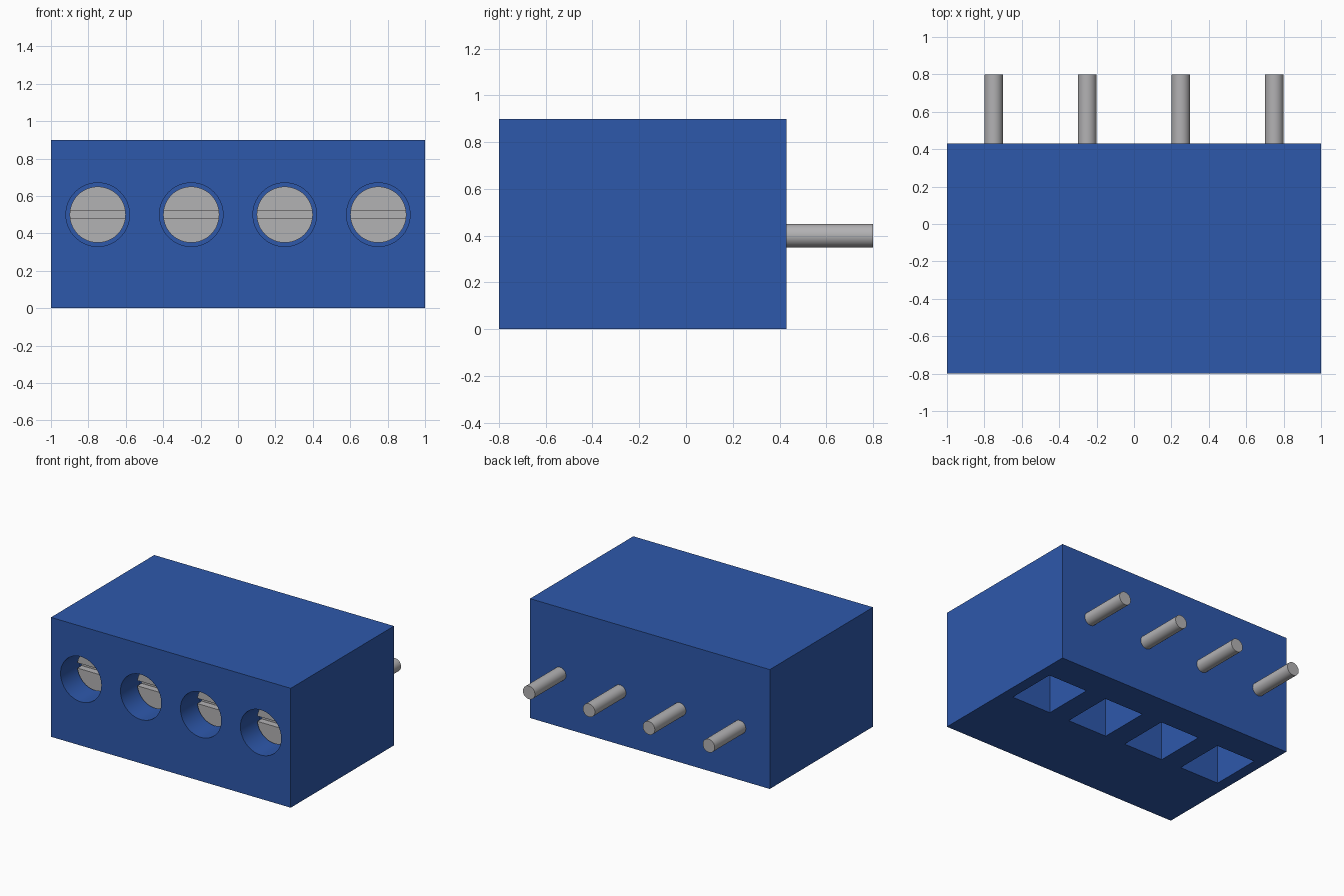
import bpy
from math import pi, radians

cube = bpy.data.objects.get("Cube")
if cube:
    bpy.data.objects.remove(cube, do_unlink=True)


def make_material(name, color):
    m = bpy.data.materials.new(name)
    m.use_nodes = True
    m.diffuse_color = color
    m.node_tree.nodes["Principled BSDF"].inputs["Base Color"].default_value = color
    return m


blue = make_material("blue plastic", (0.027, 0.098, 0.41, 1))
grey = make_material("grey metal", (0.45, 0.445, 0.455, 1))


def box(name, lo, hi, mat):
    bpy.ops.mesh.primitive_cube_add(size=1, location=[(a + b) / 2 for a, b in zip(lo, hi)])
    ob = bpy.context.object
    ob.name = name
    ob.scale = [b - a for a, b in zip(lo, hi)]
    bpy.ops.object.transform_apply(location=False, rotation=False, scale=True)
    ob.data.materials.append(mat)
    return ob


def rod(name, x, z, radius, y0, y1, mat, sides=64):
    # Cylinder lying along y
    bpy.ops.mesh.primitive_cylinder_add(vertices=sides, radius=radius, depth=y1 - y0,
                                        location=(x, (y0 + y1) / 2, z),
                                        rotation=(pi / 2, 0, 0))
    ob = bpy.context.object
    ob.name = name
    ob.data.materials.append(mat)
    return ob


def cut(target, cutter):
    cutter.hide_render = True
    mod = target.modifiers.new("cut", "BOOLEAN")
    mod.operation = "DIFFERENCE"
    mod.solver = "EXACT"
    mod.object = cutter
    activate(target)
    bpy.ops.object.modifier_apply(modifier=mod.name)
    bpy.data.objects.remove(cutter, do_unlink=True)


def activate(ob):
    bpy.ops.object.select_all(action="DESELECT")
    ob.select_set(True)
    bpy.context.view_layer.objects.active = ob


def smooth(ob):
    activate(ob)
    bpy.ops.object.shade_smooth_by_angle(angle=radians(30))


FRONT, BACK = -0.8, 0.43
SCREW_FACE = FRONT + 0.17

# Housing block
housing = box("housing", (-1, FRONT, 0), (1, BACK, 0.9), blue)

for i, x in enumerate((-0.75, -0.25, 0.25, 0.75), 1):
    # Round screw bore in the front and square wire opening underneath
    cut(housing, rod("bore_cutter", x, 0.5, 0.17, FRONT - 0.1, SCREW_FACE + 0.06, blue))
    cut(housing, box("wire_cutter", (x - 0.165, -0.2, -0.1), (x + 0.165, 0.19, 0.4), blue))

    # Slotted screw
    screw = rod(f"screw_{i}", x, 0.5, 0.15, SCREW_FACE, SCREW_FACE + 0.2, grey)
    cut(screw, box("slot_cutter", (x - 0.2, SCREW_FACE - 0.1, 0.48),
                   (x + 0.2, SCREW_FACE + 0.05, 0.52), grey))
    smooth(screw)

    # Contact pin at the back
    smooth(rod(f"pin_{i}", x, 0.4, 0.05, BACK - 0.1, 0.8, grey, 32))

smooth(housing)
